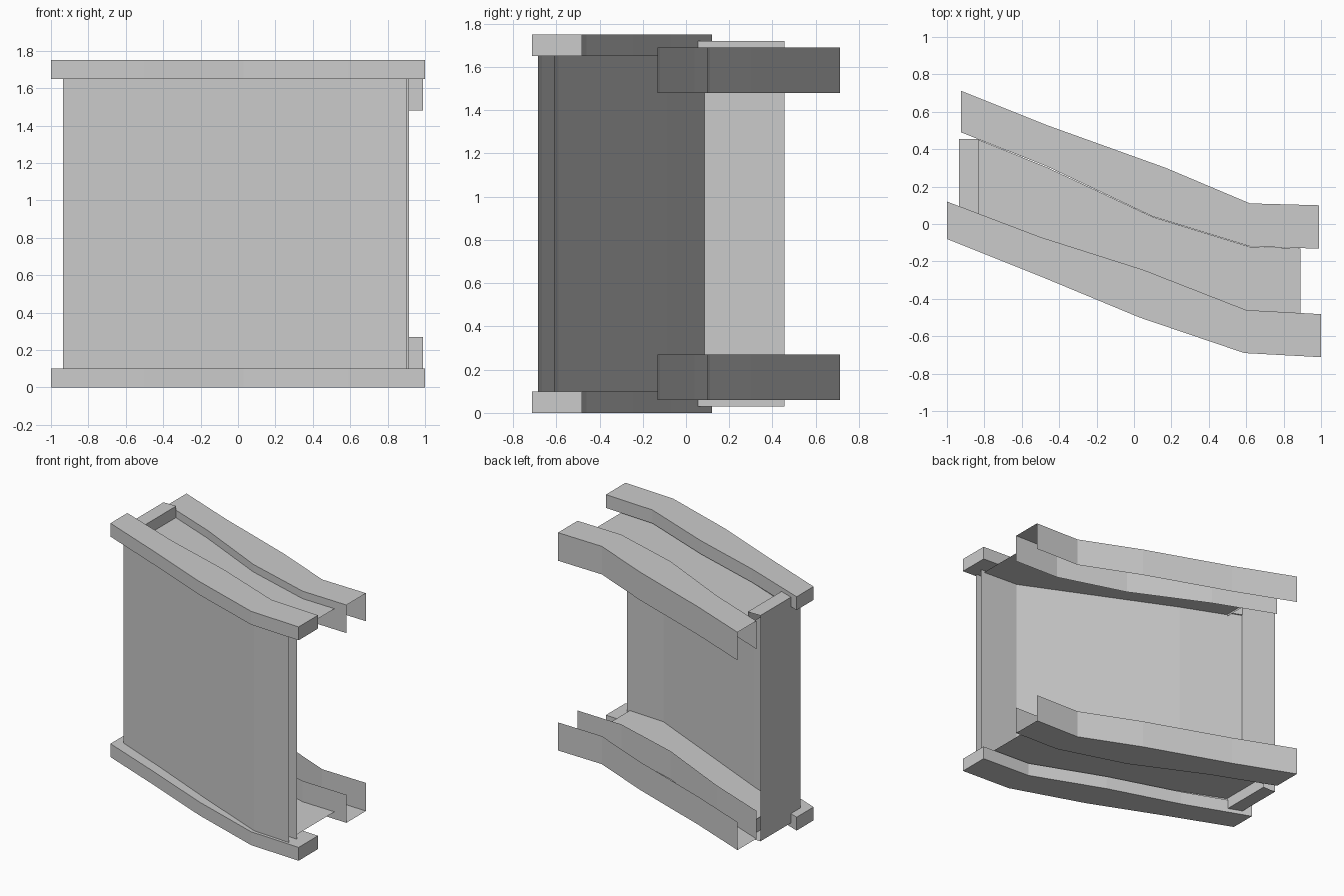
import bpy

if "Cube" in bpy.data.objects:
    bpy.data.objects.remove(bpy.data.objects["Cube"])

def make(name, verts, faces):
    me = bpy.data.meshes.new(name)
    me.from_pydata(verts, [], faces)
    me.update()
    ob = bpy.data.objects.new(name, me)
    bpy.context.collection.objects.link(ob)
    return ob

def sweep(name, rows, closed=False):
    """Skin a list of equal-length cross-sections; closed makes a capped solid."""
    n, m = len(rows), len(rows[0])
    verts = [v for row in rows for v in row]
    faces = []
    for i in range(n - 1):
        a, b = m * i, m * i + m
        for k in range(m if closed else m - 1):
            j = (k + 1) % m
            faces.append((a + k, b + k, b + j, a + j))
    if closed:
        faces += [tuple(range(m)), tuple(reversed(range(m * (n - 1), m * n)))]
    return make(name, verts, faces)

def trim(name, front, back, z0, z1):
    """Solid bar between two plan outlines."""
    return sweep(name, [[(*f, z1), (*b, z1), (*b, z0), (*f, z0)][::-1]
                        for f, b in zip(front, back)], True)

def channel(name, front, back, z_open, z_plate):
    """Thin open-ended U channel: one flat plate with two flanges."""
    return sweep(name, [[(*f, z_open), (*f, z_plate), (*b, z_plate), (*b, z_open)]
                        for f, b in zip(front, back)])

H = 1.75

# plan outlines (front edge, back edge)
trim_f = [(-1, -.08), (-.5, -.28), (.03, -.5), (.59, -.69), (1, -.712)]
trim_b = [(-1, .12), (-.5, -.07), (.05, -.245), (.6, -.46), (1, -.482)]
panel_f = [(-.935, -.02), (-.5, -.2), (.03, -.43), (.6, -.665), (.9, -.685)]
panel_b = [(-.935, .085), (-.5, -.09), (.05, -.34), (.6, -.59), (.915, -.61)]
rail_f = [(-.925, .49), (-.47, .31), (.1, .04), (.62, -.12), (.99, -.132)]
rail_b = [(-.925, .712), (-.47, .53), (.17, .3), (.62, .11), (.99, .1)]
shelf_f = [(-.83, .045), (-.5, -.09), (.05, -.34), (.6, -.59), (.89, -.61)]
shelf_b = [(-.83, .45), (-.47, .305), (.1, .038), (.62, -.122), (.89, -.13)]

# front panel: outer and inner skins, open at the right end
for name, path in (("front_panel_outer", panel_f), ("front_panel_inner", panel_b)):
    sweep(name, [[(*p, .08), (*p, H - .08)] for p in path])

# side wall: one skin turned over at top and bottom into short lips
lip = [(-.83, .13), (-.83, .03), (-.935, .03)]
section = lip + [(x, H - z) for x, z in reversed(lip)]
sweep("side_wall", [[(x, y, z) for x, z in section] for y in (.05, .455)])
make("side_wall_front_return",
     [(-.935, -.02, .08), (-.935, .06, .08), (-.935, .06, H - .08), (-.935, -.02, H - .08)],
     [(0, 3, 2, 1)])

# trims, shelves and rear channels, at the bottom and top
trim("bottom_trim", trim_f, trim_b, 0, .1)
trim("top_trim", trim_f, trim_b, H - .1, H)
for name, z in (("bottom_shelf", .115), ("top_shelf", H - .115)):
    sweep(name, [[(*f, z), (*b, z)] for f, b in zip(shelf_f, shelf_b)])
channel("bottom_rear_channel", rail_f, rail_b, .27, .06)
channel("top_rear_channel", rail_f, rail_b, H - .27, H - .06)
